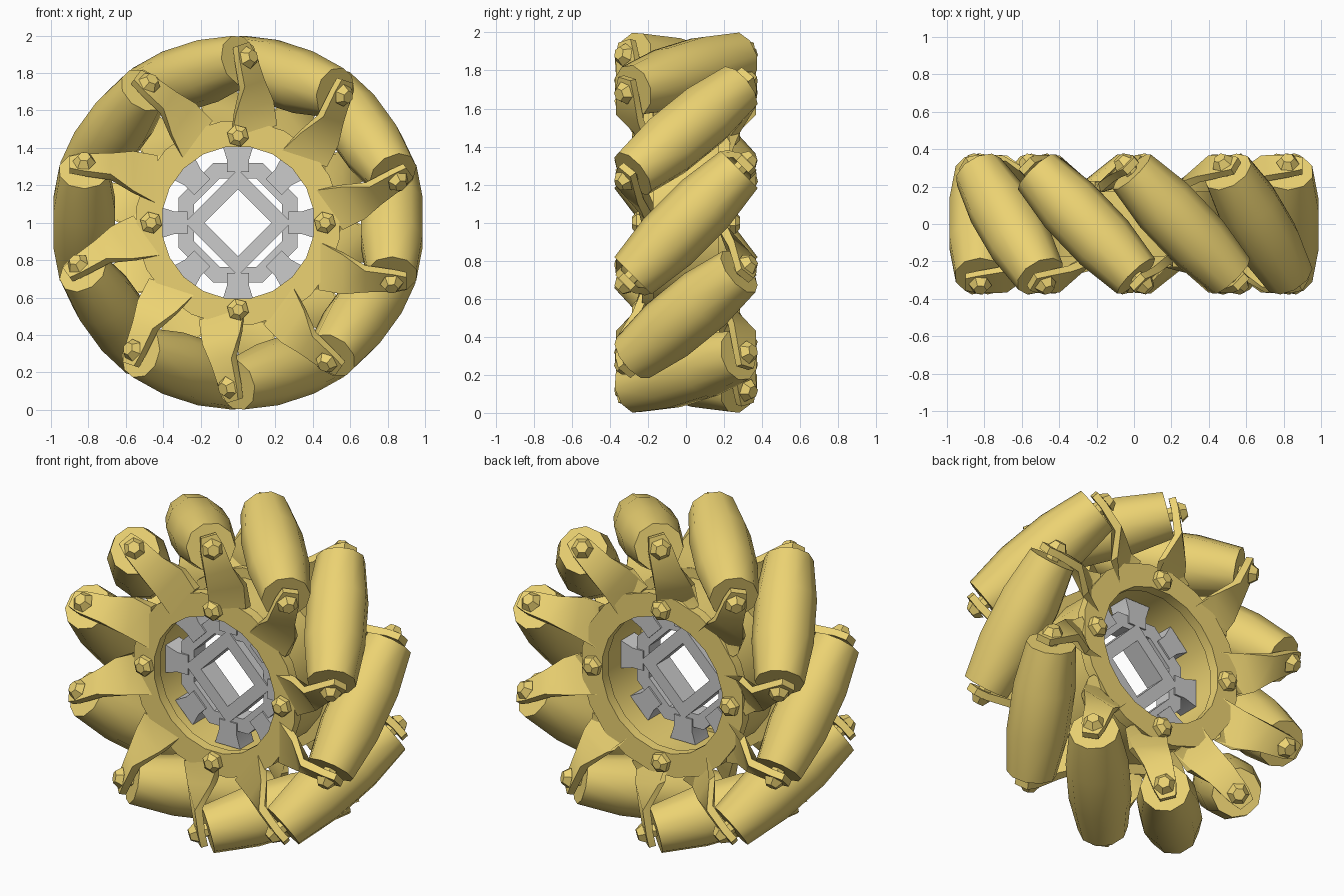
import bpy, bmesh, math
from mathutils import Vector

if "Cube" in bpy.data.objects:
    bpy.data.objects.remove(bpy.data.objects["Cube"])

N = 10           # rollers
AX = 0.822       # distance of roller axis from the wheel axis
C = Vector((0, 0, 1))
Y = Vector((0, 1, 0))

gold = bpy.data.materials.new("gold")
gold.diffuse_color = (0.84, 0.65, 0.17, 1)
gold.use_nodes = True
gold.node_tree.nodes["Principled BSDF"].inputs["Base Color"].default_value = gold.diffuse_color


def frame(a):
    """Radial and clockwise tangent directions at angle a from the top."""
    return (Vector((math.sin(a), 0, math.cos(a))),
            Vector((math.cos(a), 0, -math.sin(a))))


def bridge(bm, rings, cap=True, loop=False):
    vs = [[bm.verts.new(p) for p in r] for r in rings]
    n = len(vs[0])
    pairs = list(zip(vs, vs[1:])) + ([(vs[-1], vs[0])] if loop else [])
    for a, b in pairs:
        for i in range(n):
            j = (i + 1) % n
            bm.faces.new((a[i], a[j], b[j], b[i]))
    if cap and not loop:
        bm.faces.new(vs[0][::-1])
        bm.faces.new(vs[-1])


def lathe(bm, origin, axis, profile, sides, loop=False, turn=0):
    """Revolve (along, radius) points round an axis."""
    axis = axis.normalized()
    u = axis.orthogonal().normalized()
    v = axis.cross(u)
    rings = []
    for h, r in profile:
        rings.append([origin + axis * h
                      + (u * math.cos(t) + v * math.sin(t)) * r
                      for t in (2 * math.pi * (i + turn) / sides for i in range(sides))])
    bridge(bm, rings, loop=loop)


def ring(bm, y0, y1, r0, r1, sides, turn=0):
    lathe(bm, C, Y, [(y0, r0), (y0, r1), (y1, r1), (y1, r0)], sides, True, turn)


def finish(name, bm, mat=None, angle=40):
    bmesh.ops.recalc_face_normals(bm, faces=bm.faces)
    me = bpy.data.meshes.new(name)
    bm.to_mesh(me)
    bm.free()
    ob = bpy.data.objects.new(name, me)
    bpy.context.collection.objects.link(ob)
    if mat:
        me.materials.append(mat)
    bpy.context.view_layer.objects.active = ob
    ob.select_set(True)
    bpy.ops.object.shade_smooth_by_angle(angle=math.radians(angle))
    ob.select_set(False)
    return ob


rollers, arms, bolts = bmesh.new(), bmesh.new(), bmesh.new()
for k in range(N):
    a = math.radians(90) + k * 2 * math.pi / N
    rad, tan = frame(a)
    axis = (tan - Y).normalized()
    mid = C + rad * AX

    # barrel-shaped roller at 45 degrees
    lathe(rollers, mid, axis, [(-.395, .138), (-.14, .173), (.14, .173), (.395, .138)], 10)

    for s in (1, -1):
        # axle end with a flared nut
        lathe(bolts, mid, axis * s, [(.37, .04), (.46, .04), (.46, .062), (.50, .035)], 6)

        # bent bracket arm: flat on the hub, twisted square to the roller at the tip
        def section(r, t, y, half, wdir, ndir, th):
            c = C + rad * r + (tan * t - Y * y) * s
            w, n = wdir.normalized() * half, ndir.normalized() * th
            return [c - w - n, c + w - n, c + w + n, c - w + n]
        diag = tan + Y
        bridge(arms, [
            section(.43, .23, .20, .13, tan, -Y * s, .025),
            section(.56, .27, .225, .11, tan + Y * .3, tan * .3 - Y, .025),
            section(.68, .30, .295, .08, diag, axis, .022),
            section(.83, .31, .31, .065, diag, axis, .02),
            section(.90, .31, .31, .045, diag, axis, .02)])
finish("rollers", rollers, gold)
finish("bracket_arms", arms, gold, 50)
finish("roller_axle_nuts", bolts, gold)

# side rings and the drum between them
bm = bmesh.new()
for s in (1, -1):
    ring(bm, s * .17, s * .23, .41, .55, 20)
ring(bm, -.18, .18, .43, .49, 20)
finish("rim_drum", bm, gold)

# four bolts on each side ring
bm = bmesh.new()
for k in range(4):
    rad, _ = frame(k * math.pi / 2)
    for s in (1, -1):
        lathe(bm, C + rad * .465, Y * s, [(.2, .06), (.26, .06), (.285, .03)], 6)
finish("rim_bolts", bm, gold)

# grey centre hub, set towards the front: square sleeve, ring and flared teeth
bm = bmesh.new()
Y0, Y1 = -.10, .03
ring(bm, Y0, Y1, .18, .285, 4, .5)
ring(bm, Y0 + .01, Y1 - .01, .255, .345, 8, .5)
for k in range(8):
    rad, tan = frame(k * math.pi / 4)
    rings = []
    for r, w in ((.27, .06), (.34, .06), (.42, .085)):
        rings.append([C + rad * r + tan * w * i + Y * y
                      for i, y in ((-1, Y0), (1, Y0), (1, Y1), (-1, Y1))])
    bridge(bm, rings)
finish("centre_hub", bm)
